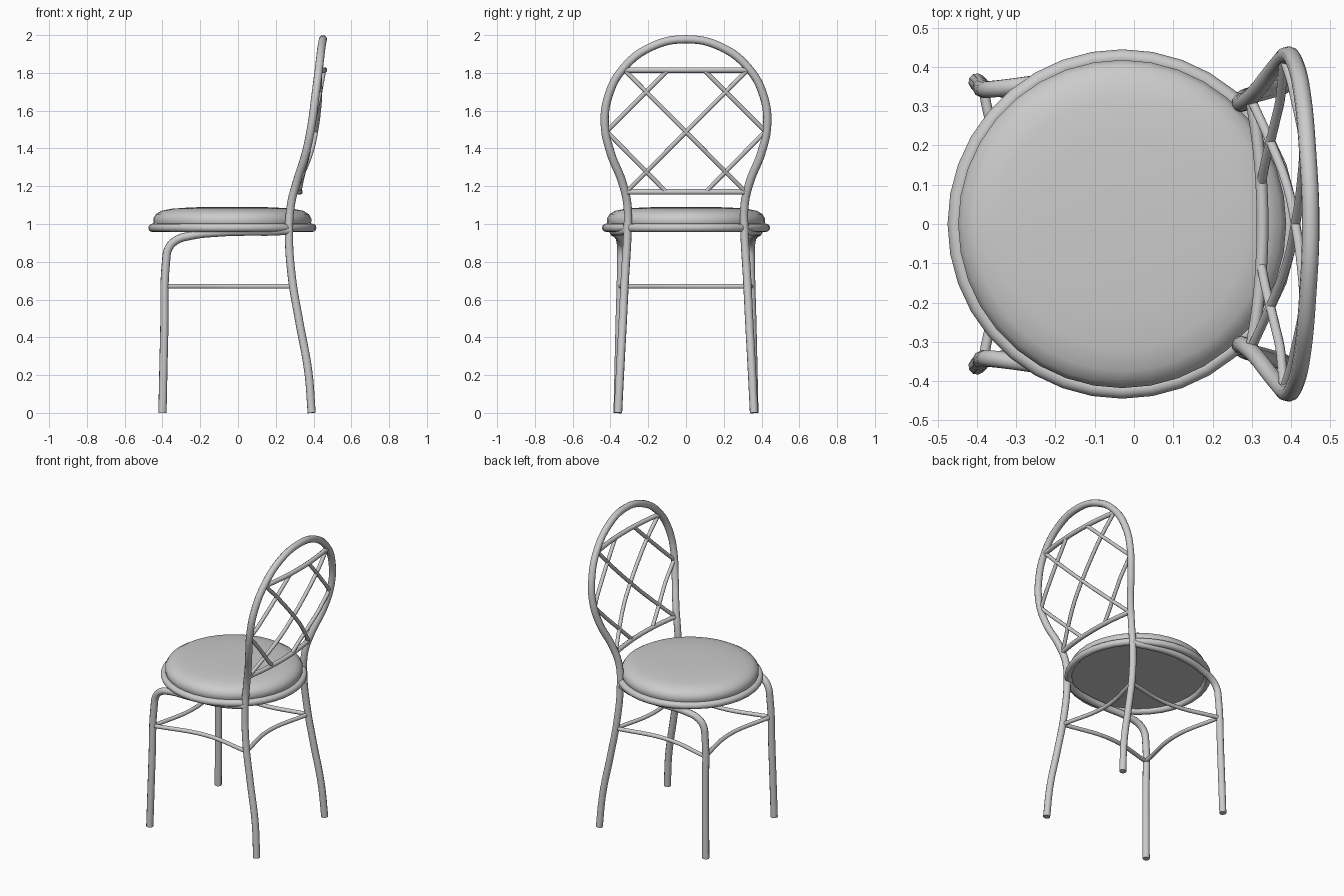
import bpy
import math

cube = bpy.data.objects.get("Cube")
if cube:
    bpy.data.objects.remove(cube)

grey = bpy.data.materials.new("light_grey")
grey.use_nodes = True
grey.diffuse_color = (0.6, 0.6, 0.6, 1)
grey.node_tree.nodes["Principled BSDF"].inputs["Base Color"].default_value = (0.6, 0.6, 0.6, 1)

SEAT_X = -0.03
TUBE = 0.022
ROD = 0.012


def smooth(obj, angle=40):
    bpy.ops.object.select_all(action="DESELECT")
    obj.select_set(True)
    bpy.context.view_layer.objects.active = obj
    bpy.ops.object.shade_smooth_by_angle(angle=math.radians(angle))


def tube(name, points, radius, steps=6):
    """Round bar running smoothly through the points, with capped ends."""
    curve = bpy.data.curves.new(name, "CURVE")
    curve.dimensions = "3D"
    curve.bevel_depth = radius
    curve.bevel_resolution = 3
    curve.resolution_u = steps
    curve.use_fill_caps = True
    spline = curve.splines.new("BEZIER")
    spline.bezier_points.add(len(points) - 1)
    for bp, co in zip(spline.bezier_points, points):
        bp.co = co
        bp.handle_left_type = bp.handle_right_type = "AUTO"
    obj = bpy.data.objects.new(name, curve)
    bpy.context.collection.objects.link(obj)
    bpy.ops.object.select_all(action="DESELECT")
    obj.select_set(True)
    bpy.context.view_layer.objects.active = obj
    bpy.ops.object.convert(target="MESH")
    obj = bpy.context.object
    obj.data.materials.clear()
    obj.data.materials.append(grey)
    smooth(obj)
    return obj


def lathe(name, profile, segments=36):
    """Turned solid around the seat axis from (radius, height) pairs."""
    verts, faces = [], []
    for r, z in profile:
        for i in range(segments):
            a = math.tau * i / segments
            verts.append((SEAT_X + r * math.cos(a), r * math.sin(a), z))
    for k in range(len(profile) - 1):
        for i in range(segments):
            j = (i + 1) % segments
            a, b = k * segments, (k + 1) * segments
            faces.append((a + i, a + j, b + j, b + i))
    faces.append(tuple(reversed(range(segments))))
    faces.append(tuple(range(len(verts) - segments, len(verts))))
    mesh = bpy.data.meshes.new(name)
    mesh.from_pydata(verts, [], faces)
    obj = bpy.data.objects.new(name, mesh)
    bpy.context.collection.objects.link(obj)
    mesh.materials.append(grey)
    smooth(obj)
    return obj


# Seat: padded cushion in a round tube rim
lathe("seat_cushion", [(0.41, 0.985), (0.418, 1.01), (0.418, 1.03), (0.405, 1.052),
                       (0.375, 1.07), (0.32, 1.081), (0.22, 1.088), (0.08, 1.091)])
bpy.ops.mesh.primitive_torus_add(location=(SEAT_X, 0, 0.98), major_radius=0.423,
                                 minor_radius=TUBE, major_segments=36, minor_segments=12)
rim = bpy.context.object
rim.name = "seat_rim"
rim.data.materials.append(grey)
smooth(rim)

# Back legs and hoop: one continuous bent tube, mirrored about y = 0
half = [(0.39, 0.36, 0), (0.372, 0.349, 0.22), (0.325, 0.335, 0.48), (0.285, 0.323, 0.72),
        (0.27, 0.31, 0.95), (0.28, 0.31, 1.1), (0.31, 0.337, 1.22), (0.36, 0.4, 1.38),
        (0.39, 0.43, 1.53), (0.41, 0.41, 1.68), (0.428, 0.335, 1.82), (0.442, 0.19, 1.935)]
tube("back_hoop_and_legs",
     half + [(0.45, 0, 1.978)] + [(x, -y, z) for x, y, z in reversed(half)], TUBE)


def back_x(y, z):
    """Depth of the gently dished backrest at a given spot."""
    rows = half[5:]
    for (x0, y0, z0), (x1, y1, z1) in zip(rows, rows[1:]):
        if z0 <= z <= z1:
            t = (z - z0) / (z1 - z0)
            w = y0 + t * (y1 - y0)
            return x0 + t * (x1 - x0) + 0.03 * max(0, 1 - (y / w) ** 2)


def back_bar(name, start, end, radius):
    pts = []
    for i in range(7):
        t = i / 6
        y = start[0] + t * (end[0] - start[0])
        z = start[1] + t * (end[1] - start[1])
        pts.append((back_x(y, z), y, z))
    tube(name, pts, radius, 3)


# Backrest rails and diagonal lattice
back_bar("upper_rail", (-0.33, 1.815), (0.33, 1.815), 0.015)
back_bar("lower_rail", (-0.32, 1.17), (0.32, 1.17), 0.015)
for side, s in (("left", 1), ("right", -1)):
    back_bar(side + "_long_diagonal", (-0.325 * s, 1.815), (0.315 * s, 1.17), ROD)
    back_bar(side + "_upper_diagonal", (0.095 * s, 1.815), (0.42 * s, 1.49), ROD)
    back_bar(side + "_lower_diagonal", (0.42 * s, 1.49), (0.105 * s, 1.17), ROD)

# Front legs bend over and run under the rim to the back legs
for side, s in (("left", 1), ("right", -1)):
    path = [(-0.4, 0.362, 0), (-0.39, 0.352, 0.45), (-0.381, 0.343, 0.8), (-0.368, 0.343, 0.87),
            (-0.33, 0.347, 0.912), (-0.25, 0.358, 0.938), (-0.1, 0.38, 0.955),
            (0.05, 0.378, 0.96), (0.17, 0.352, 0.96), (0.27, 0.31, 0.965)]
    tube(side + "_front_leg", [(x, y * s, z) for x, y, z in path], TUBE)

# Four stretchers bowed towards the middle
BOW = 0.06
Z = 0.67
FX, FY, BX, BY = -0.384, 0.346, 0.29, 0.326
for side, s in (("left", 1), ("right", -1)):
    tube(side + "_stretcher", [(FX, FY * s, Z), ((FX + BX) / 2, ((FY + BY) / 2 - BOW) * s, Z),
                               (BX, BY * s, Z)], 0.013, 10)
tube("front_stretcher", [(FX, -FY, Z), (FX + BOW, 0, Z), (FX, FY, Z)], 0.013, 10)
tube("back_stretcher", [(BX, -BY, Z), (BX - BOW, 0, Z), (BX, BY, Z)], 0.013, 10)
